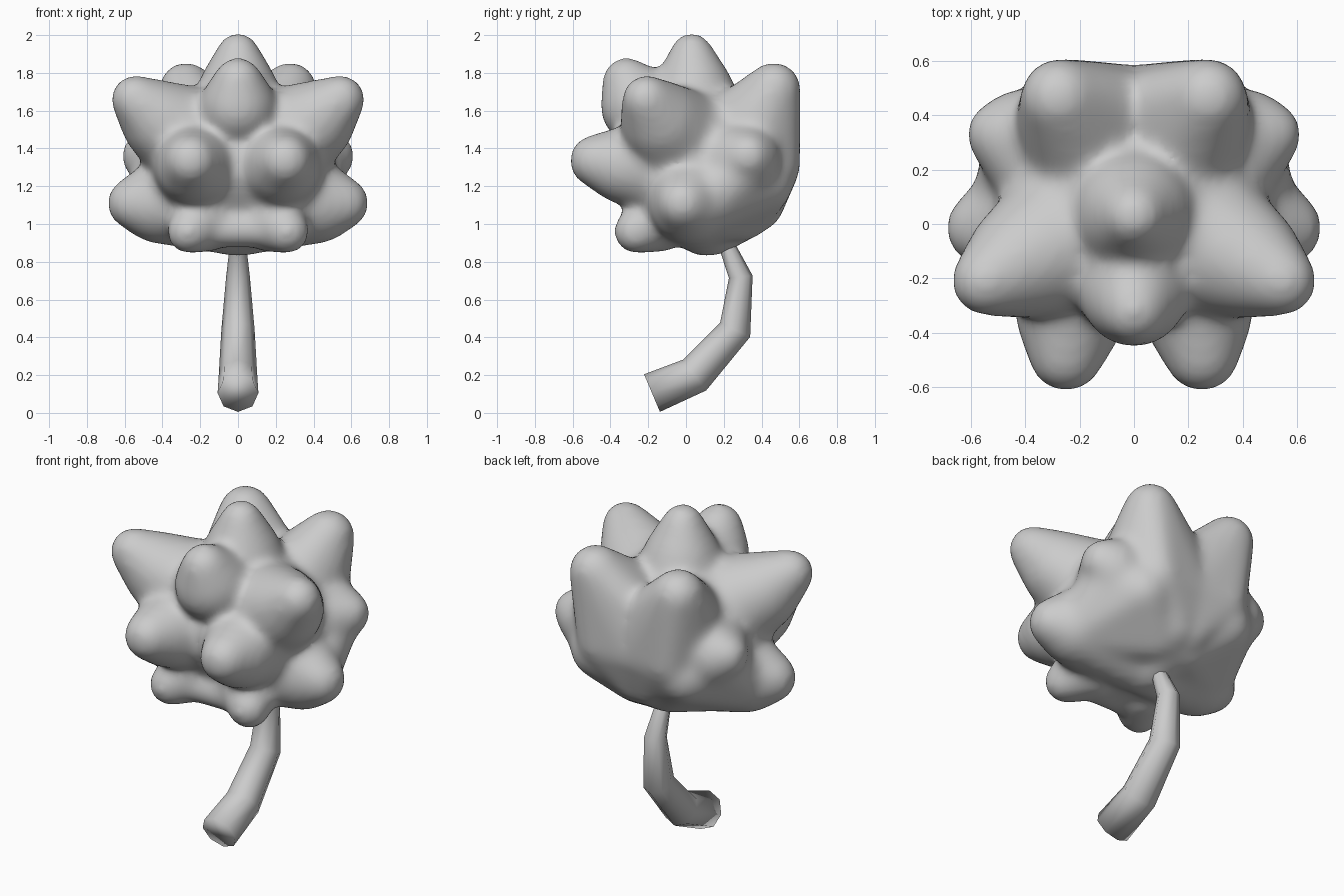
import bpy, bmesh, math
from mathutils import Vector, Matrix

if "Cube" in bpy.data.objects:
    bpy.data.objects.remove(bpy.data.objects["Cube"])

grey = bpy.data.materials.new("soft_grey")
grey.diffuse_color = (0.6, 0.6, 0.6, 1)
grey.use_nodes = True
grey.node_tree.nodes["Principled BSDF"].inputs["Base Color"].default_value = grey.diffuse_color


def finish(bm, name):
    bmesh.ops.recalc_face_normals(bm, faces=bm.faces)
    me = bpy.data.meshes.new(name)
    bm.to_mesh(me)
    bm.free()
    me.materials.append(grey)
    ob = bpy.data.objects.new(name, me)
    bpy.context.collection.objects.link(ob)
    return ob


def hull(bm, balls):
    """Add the convex skin around a list of (x, y, z, radius) balls."""
    part = bmesh.new()
    for x, y, z, r in balls:
        bmesh.ops.create_icosphere(part, subdivisions=3, radius=r,
                                   matrix=Matrix.Translation((x, y, z)))
    res = bmesh.ops.convex_hull(part, input=part.verts)
    junk = set(res["geom_interior"] + res["geom_unused"])
    bmesh.ops.delete(part, geom=[v for v in junk if isinstance(v, bmesh.types.BMVert)],
                     context='VERTS')
    tmp = bpy.data.meshes.new("tmp")
    part.to_mesh(tmp)
    part.free()
    bm.from_mesh(tmp)
    bpy.data.meshes.remove(tmp)


# Flower head: core, cupped back and knobs fused into one soft skin
head = bmesh.new()
hull(head, [(-.1, .06, 1.31, .41), (.1, .06, 1.31, .41), (0, -.1, 1.32, .28)])
hull(head, [(0, .03, 1.9, .115), (0, .04, 1.69, .22), (0, .06, 1.45, .3)])       # top knob
hull(head, [(0, -.315, 1.755, .13), (0, -.25, 1.62, .205), (0, -.05, 1.5, .24)])  # upper front knob
hull(head, [(-.15, -.21, .97, .095), (.15, -.21, .97, .095), (0, 0, 1.1, .2)])   # lower front web
for s in (-1, 1):
    knobs = [
        [(.545, -.21, 1.66, .13), (.4, -.13, 1.54, .22), (.2, -.03, 1.42, .3)],   # upper side
        [(.25, -.48, 1.335, .14), (.235, -.33, 1.31, .205), (.19, -.1, 1.3, .27)],  # front
        [(.26, -.265, .96, .12), (.17, -.14, 1.03, .18)],                         # lower front
        [(.555, -.015, 1.11, .14), (.42, .02, 1.11, .215), (.2, .05, 1.17, .3),
         (0, .1, .955, .13)],                                                     # side
        [(.495, .33, 1.36, .125), (.41, .32, 1.34, .18), (.2, .15, 1.3, .28)],    # rear side
        [(.41, .3, 1.28, .15), (.28, .4, 1.22, .17), (.1, .3, 1.06, .15),
         (.42, .06, 1.1, .18)],                                                   # rear web
        [(.275, .465, 1.715, .145), (.235, .39, 1.56, .2), (.2, .36, 1.38, .23),
         (.23, .475, 1.3, .13), (0, .455, 1.3, .13), (0, .4, 1.46, .16),
         (.05, .39, 1.09, .125), (0, .15, .96, .13), (.1, .15, 1.3, .3)],         # back
    ]
    for k in knobs:
        hull(head, [(s * x, y, z, r) for x, y, z, r in k])
ob = finish(head, "flower_head")
rm = ob.modifiers.new("fuse", 'REMESH')
rm.mode = 'VOXEL'
rm.voxel_size = 0.02
rm.use_smooth_shade = True
sm = ob.modifiers.new("soften", 'SMOOTH')
sm.factor = 0.5
sm.iterations = 30

# Stem: bent tapering tube, given as (y, z, radius) along its middle
path = [(-.18, .105, .108), (.045, .2, .102), (.26, .44, .088),
        (.29, .72, .063), (.21, .9, .042), (.15, 1.0, .04)]
SIDES = 8
stem = bmesh.new()
rings = []
for i, (y, z, r) in enumerate(path):
    a, b = path[max(i - 1, 0)], path[min(i + 1, len(path) - 1)]
    t = Vector((0, b[0] - a[0], b[1] - a[1])).normalized()
    side = Vector((1, 0, 0))
    up = t.cross(side)
    rings.append([stem.verts.new(Vector((0, y, z)) + r * (
        side * math.cos(2 * math.pi * k / SIDES) + up * math.sin(2 * math.pi * k / SIDES)))
        for k in range(SIDES)])
for a, b in zip(rings, rings[1:]):
    for k in range(SIDES):
        n = (k + 1) % SIDES
        stem.faces.new((a[k], a[n], b[n], b[k]))
stem.faces.new(rings[0])
stem.faces.new(rings[-1])
ob = finish(stem, "stem")
ob.data.shade_smooth()
